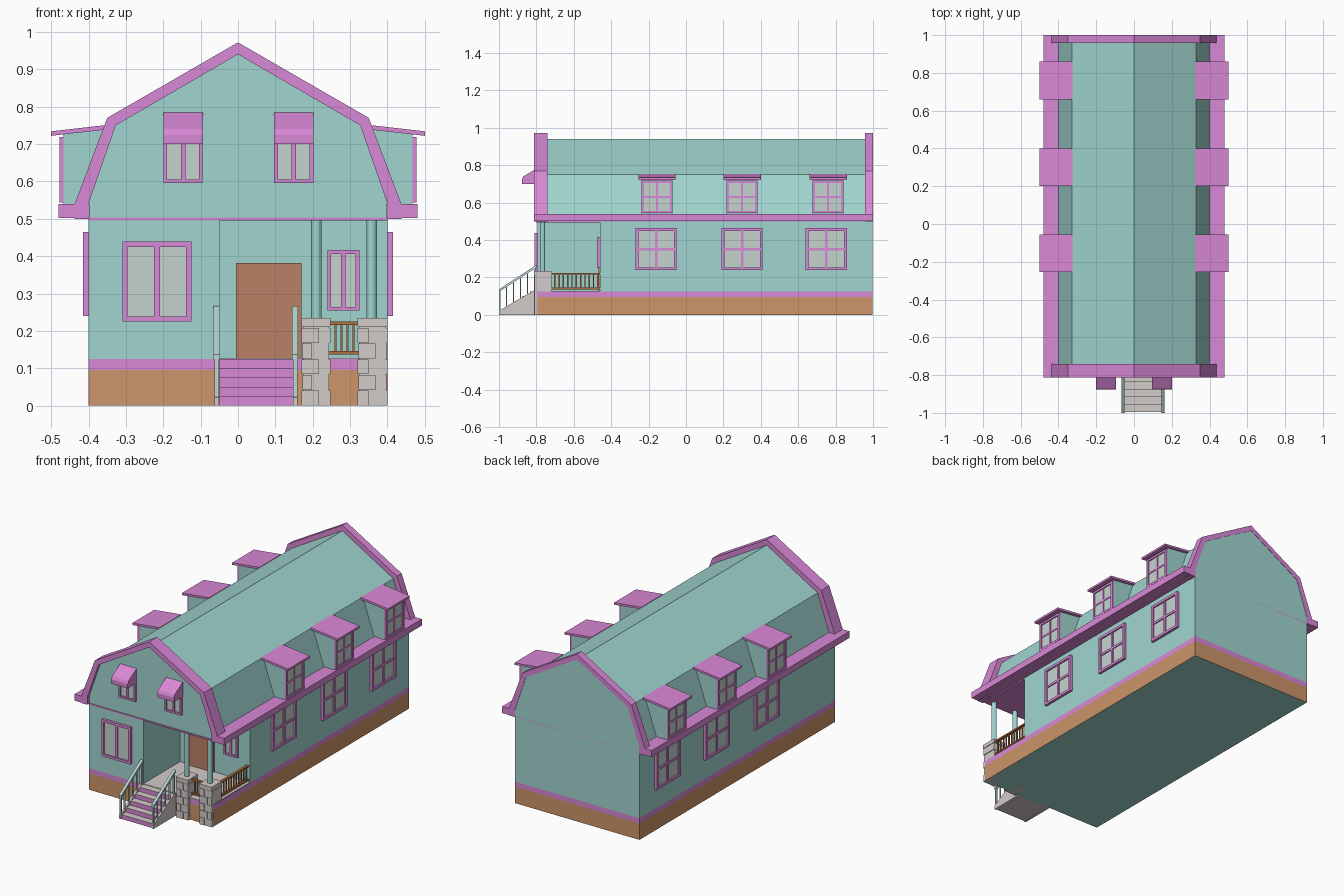
import bpy, bmesh, math
from mathutils import Vector

old = bpy.data.objects.get("Cube")
if old:
    bpy.data.objects.remove(old)


def material(name, hexcode):
    rgb = [int(hexcode[i:i + 2], 16) / 255 for i in (0, 2, 4)]
    col = [c / 12.92 if c < 0.04 else ((c + 0.055) / 1.055) ** 2.4 for c in rgb] + [1]
    m = bpy.data.materials.new(name)
    m.use_nodes = True
    m.diffuse_color = col
    m.node_tree.nodes["Principled BSDF"].inputs["Base Color"].default_value = col
    return m


TEAL = material("teal siding", "A0D5D0")
PINK = material("pink trim", "D988D6")
BROWN = material("tan foundation", "CD956A")
DOOR = material("brown door", "BB8165")
STONE = material("grey stone", "D2CCC9")
GLASS = material("pale glass", "C4D4CF")
RAIL = material("pale handrail", "BDD8D3")
WOOD = material("porch rail wood", "B0703F")


def finish(name, bm, *mats):
    bmesh.ops.recalc_face_normals(bm, faces=bm.faces)
    me = bpy.data.meshes.new(name)
    bm.to_mesh(me)
    bm.free()
    for m in mats:
        me.materials.append(m)
    ob = bpy.data.objects.new(name, me)
    bpy.context.collection.objects.link(ob)
    return ob


def add_prism(bm, pts, axis, a, b, idx=0):
    """Extrude a 2D outline along an axis from a to b."""
    place = {"x": lambda p, t: (t, p[0], p[1]),
             "y": lambda p, t: (p[0], t, p[1]),
             "z": lambda p, t: (p[0], p[1], t)}[axis]
    lo = [bm.verts.new(place(p, a)) for p in pts]
    hi = [bm.verts.new(place(p, b)) for p in pts]
    n = len(pts)
    faces = [bm.faces.new(lo), bm.faces.new(hi)]
    faces += [bm.faces.new((lo[i], lo[(i + 1) % n], hi[(i + 1) % n], hi[i])) for i in range(n)]
    for f in faces:
        f.material_index = idx


def add_box(bm, x0, x1, y0, y1, z0, z1, idx=0):
    add_prism(bm, [(x0, y0), (x1, y0), (x1, y1), (x0, y1)], "z", z0, z1, idx)


def prism(name, pts, axis, a, b, mat):
    bm = bmesh.new()
    add_prism(bm, pts, axis, a, b)
    return finish(name, bm, mat)


def box(name, x0, x1, y0, y1, z0, z1, mat):
    bm = bmesh.new()
    add_box(bm, x0, x1, y0, y1, z0, z1)
    return finish(name, bm, mat)


def window(name, loc, turn, w, h, frame=0.015, cross=True, depth=0.015):
    """Framed window facing -y, then turned about z; loc is the wall point at its centre."""
    bm = bmesh.new()
    x, z = w / 2, h / 2
    add_box(bm, -x + frame, x - frame, -depth * 0.4, 0.004, -z + frame, z - frame, 1)
    for s in (-1, 1):
        add_box(bm, *sorted((s * x, s * (x - frame))), -depth, 0.004, -z, z)
        add_box(bm, -x + frame, x - frame, -depth, 0.004, *sorted((s * z, s * (z - frame))))
    bar = frame * 0.45 if cross else frame * 0.6
    add_box(bm, -bar, bar, -depth * 0.8, 0, -z + frame, z - frame)
    if cross:
        add_box(bm, -x + frame, x - frame, -depth * 0.75, 0, -bar, bar)
    ob = finish(name, bm, PINK, GLASS)
    ob.location = loc
    ob.rotation_euler.z = turn


FRONT, BACK, PORCH = -0.795, 0.998, -0.46
SIDE, FLOOR, EAVE = 0.4, 0.125, 0.5

# Foundation, with a siding-coloured underside
bm = bmesh.new()
add_box(bm, -SIDE, SIDE, FRONT, BACK, 0, 0.095)
for f in bm.faces:
    if all(v.co.z < 0.01 for v in f.verts):
        f.material_index = 1
finish("foundation", bm, BROWN, TEAL)
box("base_band", -SIDE, SIDE, FRONT, BACK, 0.095, FLOOR, PINK)

# Ground storey around the porch recess
prism("ground_storey", [(-SIDE, FRONT), (-0.05, FRONT), (-0.05, PORCH), (SIDE, PORCH),
                        (SIDE, BACK), (-SIDE, BACK)], "z", FLOOR, EAVE, TEAL)
box("porch_floor", -0.05, 0.398, FRONT, PORCH, FLOOR, 0.128, STONE)
box("porch_ceiling", -SIDE, SIDE, FRONT - 0.004, BACK, 0.495, 0.503, PINK)

# Gambrel roof and gable trims
half = [(0.4, 0.5), (0.4, 0.54), (0.327, 0.75)]
inner = half + [(0, 0.94)] + [(-x, z) for x, z in reversed(half)]
half = [(0.437, 0.5), (0.437, 0.54), (0.35, 0.77)]
outer = half + [(0, 0.972)] + [(-x, z) for x, z in reversed(half)]
prism("gambrel_roof", inner, "y", FRONT, BACK, TEAL)
for name, a, b in (("front", -0.813, -0.74), ("back", 0.957, 1.0)):
    prism(name + "_gable_trim", outer + inner[::-1], "y", a, b, PINK)

# Eaves, dormers and side windows
for s, side in ((1, "left"), (-1, "right")):
    turn = s * math.pi / 2
    box(side + "_eave", *sorted((s * 0.398, s * 0.48)), -0.813, 1.0, 0.502, 0.54, PINK)
    for i, y in enumerate((-0.155, 0.3, 0.76)):
        body = [(s * x, z) for x, z in ((0.33, 0.535), (0.467, 0.535), (0.467, 0.73), (0.32, 0.742))]
        prism(f"{side}_dormer_{i}", body, "y", y - 0.083, y + 0.083, TEAL)
        roof = [(s * x, z) for x, z in ((0.325, 0.742), (0.5, 0.722), (0.5, 0.734), (0.325, 0.754))]
        prism(f"{side}_dormer_roof_{i}", roof, "y", y - 0.1, y + 0.1, PINK)
        window(f"{side}_dormer_window_{i}", (s * 0.467, y, 0.631), turn, 0.166, 0.175, 0.013, depth=0.01)
    for i, y in enumerate((-0.16, 0.3, 0.75)):
        window(f"{side}_wall_window_{i}", (s * SIDE, y, 0.352), turn, 0.22, 0.225)

# Front windows and awnings
window("front_window", (-0.217, FRONT, 0.332), 0, 0.185, 0.214, 0.014, False)
window("porch_window", (0.282, PORCH, 0.335), 0, 0.086, 0.162, 0.01, False)
for i, x in enumerate((-0.147, 0.149)):
    window(f"gable_window_{i}", (x, FRONT, 0.668), 0, 0.105, 0.145, 0.01, False)
    prism(f"awning_{i}", [(FRONT, 0.785), (-0.87, 0.74), (-0.877, 0.725), (-0.877, 0.7), (FRONT, 0.7)],
          "x", x - 0.053, x + 0.053, PINK)

# Door
box("door", -0.005, 0.17, PORCH - 0.009, PORCH, FLOOR, 0.382, DOOR)

# Stone piers laid in staggered courses, with posts above
for i, (x0, x1, px) in enumerate(((0.17, 0.247, 0.21), (0.32, 0.4, 0.358))):
    bm = bmesh.new()
    add_box(bm, x0 + 0.004, x1 - 0.004, -0.807, -0.722, 0, 0.23)
    for c in range(5):
        z0 = c * 0.042
        cut = x0 + (x1 - x0) * (0.38 if (c + i) % 2 else 0.62)
        j = 0.003 * (c % 2)
        add_box(bm, x0 + j, cut - 0.001, -0.812, -0.72, z0, z0 + 0.04)
        add_box(bm, cut + 0.001, x1 - j, -0.809, -0.718, z0, z0 + 0.04)
    add_box(bm, x0, x1, -0.813, -0.718, 0.211, 0.234)
    finish(f"stone_pier_{i}", bm, STONE)
    ring = [(px + 0.014 * math.cos(k * math.pi / 6), -0.767 + 0.014 * math.sin(k * math.pi / 6))
            for k in range(12)]
    prism(f"porch_post_{i}", ring, "z", 0.23, 0.497, TEAL)

# Porch railings
bm = bmesh.new()
for z in (0.137, 0.216):
    add_box(bm, 0.24, 0.325, -0.773, -0.757, z, z + 0.009)
    add_box(bm, 0.376, 0.392, -0.72, PORCH, z, z + 0.009)
for k in range(4):
    x = 0.258 + k * 0.016
    add_box(bm, x, x + 0.006, -0.768, -0.762, 0.14, 0.22)
for k in range(11):
    y = -0.705 + k * 0.023
    add_box(bm, 0.381, 0.387, y, y + 0.007, 0.14, 0.22)
finish("porch_railing", bm, WOOD)

# Entrance steps with coloured risers
steps = []
for k in range(5):
    steps += [(-0.995 + k * 0.04, k * 0.025), (-0.995 + k * 0.04, (k + 1) * 0.025)]
steps += [(FRONT, 0.125), (FRONT, 0)]
stairs = prism("entrance_steps", steps, "x", -0.05, 0.147, STONE)
stairs.data.materials.append(PINK)
for p in stairs.data.polygons:
    p.material_index = int(p.normal.y < -0.9)

# Stringers and handrails either side of the steps
for side, x in (("left", 0.153), ("right", -0.057)):
    prism(side + "_stringer", [(-1, 0), (-1, 0.022), (-0.815, 0.13), (FRONT, 0.13), (FRONT, 0)],
          "x", x - 0.006, x + 0.006, STONE)
    bm = bmesh.new()
    add_prism(bm, [(-1, 0.123), (-1, 0.137), (-0.8, 0.267), (-0.8, 0.253)], "x", x - 0.008, x + 0.008)
    for k in range(6):
        y = -0.999 + k * 0.0375
        t = 0.008 if k in (0, 5) else 0.005
        add_box(bm, x - t * 0.7, x + t * 0.7, y, y + t, 0.02 + k * 0.02, 0.127 + k * 0.0245)
    finish(side + "_handrail", bm, RAIL)
